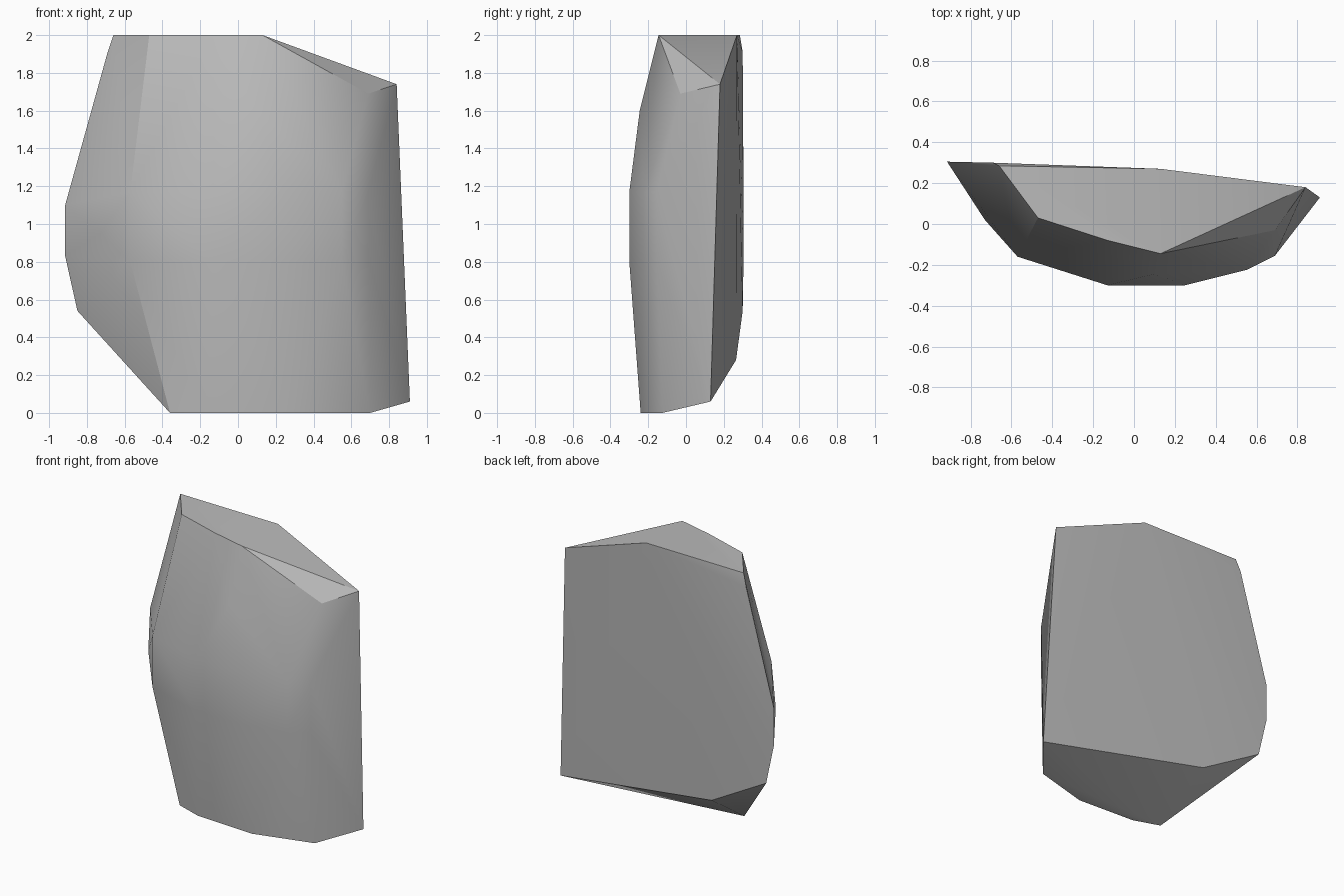
import bpy
import bmesh
import math

# Remove the default object
default_cube = bpy.data.objects.get("Cube")
if default_cube:
    bpy.data.objects.remove(default_cube, do_unlink=True)


def make_material(name, colour):
    material = bpy.data.materials.new(name)
    material.use_nodes = True
    material.diffuse_color = colour
    material.node_tree.nodes["Principled BSDF"].inputs["Base Color"].default_value = colour
    return material


def at_height(outline, z):
    """Lift a flat (x, y) outline to one height."""
    return [(x, y, z) for x, y in outline]


def convex_stone(name, points, material, crease_angle):
    """Wrap the corner points in a faceted convex shell with softened shading."""
    bm = bmesh.new()
    for point in points:
        bm.verts.new(point)
    hull = bmesh.ops.convex_hull(bm, input=bm.verts)
    loose = {g for g in hull["geom_interior"] + hull["geom_unused"]
             if isinstance(g, bmesh.types.BMVert)}
    bmesh.ops.delete(bm, geom=list(loose), context="VERTS")
    bmesh.ops.recalc_face_normals(bm, faces=bm.faces)
    mesh = bpy.data.meshes.new(name)
    bm.to_mesh(mesh)
    bm.free()
    stone = bpy.data.objects.new(name, mesh)
    bpy.context.collection.objects.link(stone)
    mesh.materials.append(material)
    bpy.ops.object.select_all(action="DESELECT")
    stone.select_set(True)
    bpy.context.view_layer.objects.active = stone
    bpy.ops.object.shade_smooth_by_angle(angle=math.radians(crease_angle))
    return stone


# Flat outlines of the top, the bulging front and the foot
top_outline = [(-.66, .285), (-.47, .03), (-.13, -.08), (.13, -.145), (.13, .27)]
bulge_outline = [(-.57, -.16), (-.13, -.3), (.25, -.3), (.55, -.225), (.69, -.155)]
foot_outline = [(-.36, -.15), (-.17, -.215), (.28, -.24), (.7, -.125)]

# Slanted shoulder and side edge
shoulder = [(.84, .18, 1.74), (.69, -.03, 1.69)]
side_foot = [(.91, .13, .06)]

# Rim of the flat back, from the top down to the foot
back_rim = [(-.69, .3, 1.91), (-.915, .305, 1.1), (-.915, .305, .83),
            (-.85, .3, .54), (-.39, .265, .28)]

# Extra corners on the side flank and the front ridge
flank = [(-.73, .02, .95), (.1, -.245, 1.6)]

corners = (at_height(top_outline, 2) + at_height(bulge_outline, 1.17)
           + at_height(bulge_outline, .8) + at_height(foot_outline, 0)
           + shoulder + side_foot + back_rim + flank)

stone_grey = make_material("stone grey", (.5, .5, .5, 1))
convex_stone("stone_slab", corners, stone_grey, 32)
